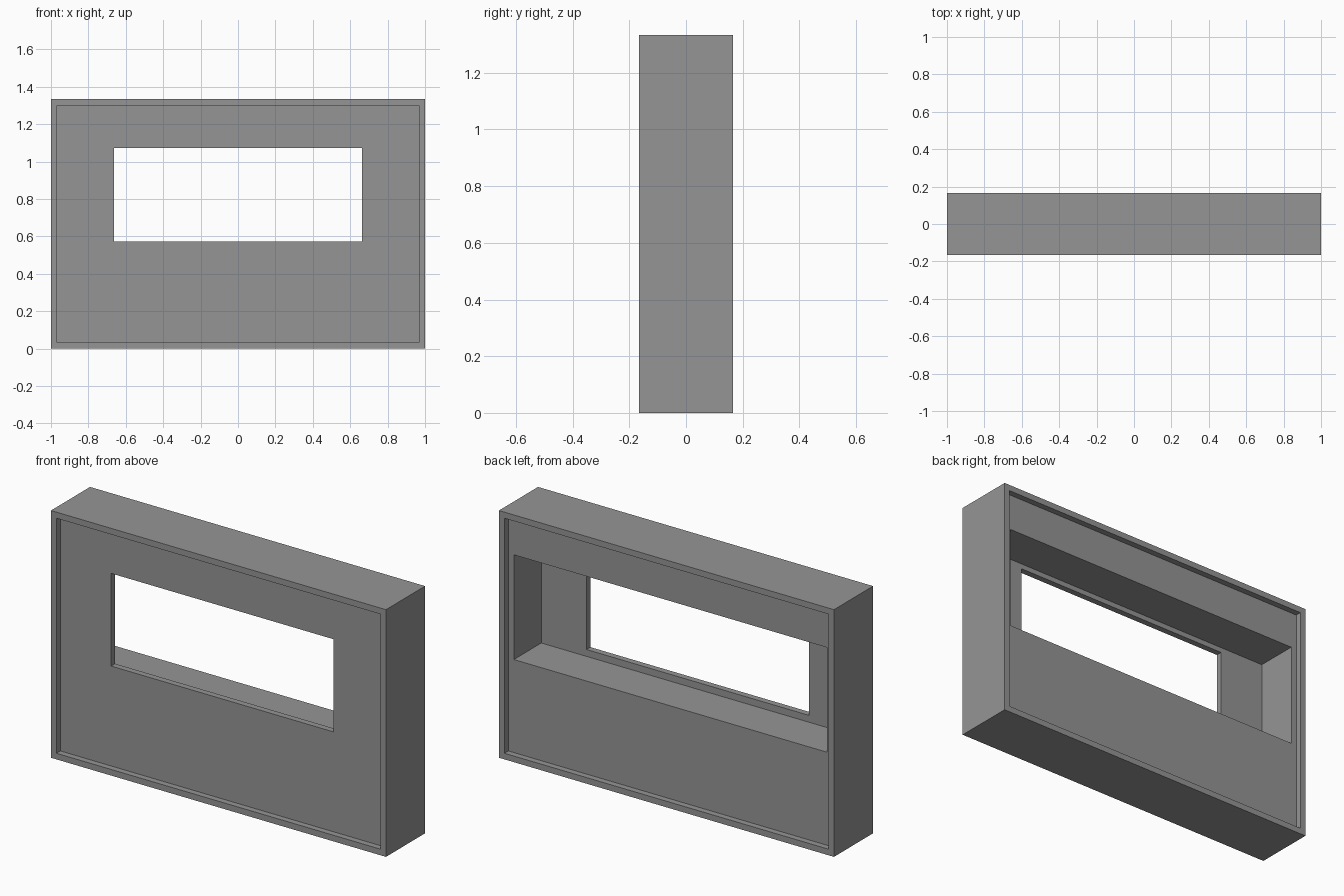
import bpy
import bmesh

if "Cube" in bpy.data.objects:
    bpy.data.objects.remove(bpy.data.objects["Cube"])

# Rectangular rings (half width, bottom z, top z, y), walked from the front
# rim through the window, out of the rear pocket and back round the outside
D, H, R = 1 / 6, 1.334, 0.033
RINGS = [
    (1.0, 0.0, H, -D),               # outer front edge
    (1.0 - R, R, H - R, -D),         # front rim
    (1.0 - R, R, H - R, -D + R),     # front recess
    (0.664, 0.572, 1.072, -D + R),   # window opening, front
    (0.664, 0.572, 1.072, -0.1),     # window opening, rear
    (0.934, 0.535, 1.10, -0.1),      # pocket floor
    (0.934, 0.535, 1.10, D - R),     # pocket mouth
    (1.0 - R, R, H - R, D - R),      # back recess
    (1.0 - R, R, H - R, D),          # back rim
    (1.0, 0.0, H, D),                # outer back edge
]

# Plain grey colour
grey = bpy.data.materials.new("plain grey")
grey.diffuse_color = (0.3, 0.3, 0.3, 1)
grey.use_nodes = True
grey.node_tree.nodes["Principled BSDF"].inputs["Base Color"].default_value = grey.diffuse_color

# Wall panel: join each ring to the next, the last one back to the first
bm = bmesh.new()
loops = [[bm.verts.new((x, y, z)) for x, z in ((-w, lo), (w, lo), (w, hi), (-w, hi))]
         for w, lo, hi, y in RINGS]
for a, b in zip(loops, loops[1:] + loops[:1]):
    for i in range(4):
        j = (i + 1) % 4
        bm.faces.new((a[i], a[j], b[j], b[i]))
bmesh.ops.recalc_face_normals(bm, faces=bm.faces)

mesh = bpy.data.meshes.new("window_wall_panel")
bm.to_mesh(mesh)
bm.free()
mesh.materials.append(grey)
panel = bpy.data.objects.new("window_wall_panel", mesh)
bpy.context.collection.objects.link(panel)
